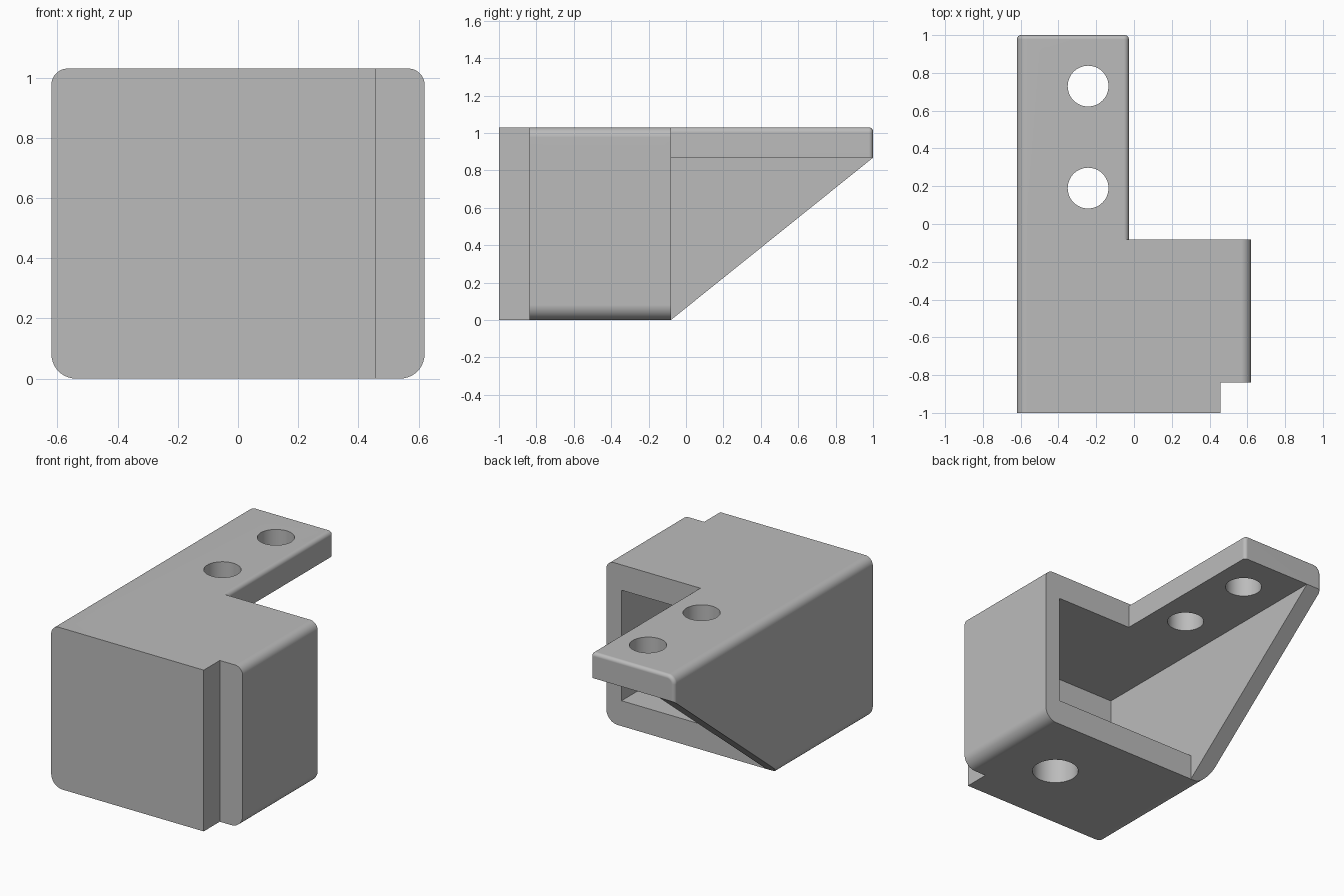
import bpy, bmesh
from math import sin, cos, pi, radians
from mathutils import Vector

cube = bpy.data.objects.get("Cube")
if cube:
    bpy.data.objects.remove(cube, do_unlink=True)

W, H = 0.62, 1.03            # half width, height
BACK = -0.081                # rear face of the box
WALL, SLAB = 0.108, 0.162    # side wall and slab thickness
ARM_X = -0.027               # inner side of the arm

grey = bpy.data.materials.new("plain grey")
grey.use_nodes = True
grey.diffuse_color = (0.5, 0.5, 0.5, 1)
grey.node_tree.nodes["Principled BSDF"].inputs["Base Color"].default_value = (0.5, 0.5, 0.5, 1)


def arc(cx, cy, r, start, end, n=10):
    """Points on an arc, angles in degrees."""
    angles = [radians(start + (end - start) * i / n) for i in range(n + 1)]
    return [(cx + r * cos(a), cy + r * sin(a)) for a in angles]


def prism(name, points, direction):
    """Extrude a closed loop of 3D points along a direction."""
    bm = bmesh.new()
    face = bm.faces.new([bm.verts.new(p) for p in points])
    new = bmesh.ops.extrude_face_region(bm, geom=[face])["geom"]
    verts = [v for v in new if isinstance(v, bmesh.types.BMVert)]
    bmesh.ops.translate(bm, verts=verts, vec=Vector(direction))
    bmesh.ops.recalc_face_normals(bm, faces=bm.faces)
    mesh = bpy.data.meshes.new(name)
    bm.to_mesh(mesh)
    bm.free()
    ob = bpy.data.objects.new(name, mesh)
    bpy.context.collection.objects.link(ob)
    return ob


def along_y(name, profile, y0, y1):
    return prism(name, [(x, y0, z) for x, z in profile], (0, y1 - y0, 0))


def block(name, x0, x1, y0, y1, z0, z1):
    return along_y(name, [(x0, z0), (x1, z0), (x1, z1), (x0, z1)], y0, y1)


def drill(name, x, y, r, z0, z1):
    loop = arc(x, y, r, 0, 360, 48)[:-1]
    return prism(name, [(px, py, z0) for px, py in loop], (0, 0, z1 - z0))


def cut(ob, cutter):
    """Subtract the cutter from the object, then remove the cutter."""
    cutter.hide_render = True
    mod = ob.modifiers.new("cut", "BOOLEAN")
    mod.operation, mod.solver, mod.object = "DIFFERENCE", "EXACT", cutter
    bpy.context.view_layer.update()
    graph = bpy.context.evaluated_depsgraph_get()
    mesh = bpy.data.meshes.new_from_object(ob.evaluated_get(graph))
    ob.modifiers.clear()
    ob.data = mesh
    bpy.data.objects.remove(cutter, do_unlink=True)


# Rounded bar running the full length
r_low, r_top = 0.081, 0.054
outline = (arc(-W + r_low, r_low, r_low, 180, 270) + arc(W - r_low, r_low, r_low, 270, 360)
           + arc(W - r_top, H - r_top, r_top, 0, 90) + arc(-W + r_top, H - r_top, r_top, 90, 180))
bracket = along_y("bracket", outline, -1, 1)

# Space beside the arm, leaving a rounded top edge on the arm
r_arm = 0.027
beside = (arc(ARM_X - r_arm, H - r_arm, r_arm, 0, 90, 6)
          + [(ARM_X - r_arm, 1.2), (1, 1.2), (1, -0.2), (ARM_X, -0.2)])
cut(bracket, along_y("side_cutter", beside, BACK, 1.2))

# Soft edge round the arm's end
bm = bmesh.new()
bm.from_mesh(bracket.data)
rim = [e for e in bm.edges if all(v.co.y > 0.999 for v in e.verts)]
bmesh.ops.bevel(bm, geom=rim, offset=0.022, segments=4, profile=0.5, affect="EDGES", clamp_overlap=False)
bm.to_mesh(bracket.data)
bm.free()

# Cavity, open space under the arm, and front corner notch
inner = W - WALL
cut(bracket, block("cavity_cutter", -inner, inner, -0.825, BACK + 0.05, SLAB, H - SLAB))
cut(bracket, block("under_cutter", -inner, 1, BACK, 1.2, -0.2, H - SLAB))
cut(bracket, block("notch_cutter", 0.458, 1, -1.2, -0.838, -0.2, 1.2))

# Sloping lower edge of the side web
slope = (H - SLAB) / (1 - BACK)
wedge = [(BACK - 0.2, -0.2 * slope), (1.2, H - SLAB + 0.2 * slope), (1.2, -0.3), (BACK - 0.2, -0.3)]
cut(bracket, prism("slope_cutter", [(-1, y, z) for y, z in wedge], (2, 0, 0)))

# Screw holes in the arm and the floor
for y in (0.19, 0.73):
    cut(bracket, drill("arm_drill", -0.243, y, 0.108, 0.7, 1.2))
cut(bracket, drill("floor_drill", 0.17, -0.53, 0.137, -0.2, 0.4))

# Colour and shading
bracket.data.materials.clear()
bracket.data.materials.append(grey)
for p in bracket.data.polygons:
    p.material_index = 0
bpy.ops.object.select_all(action="DESELECT")
bracket.select_set(True)
bpy.context.view_layer.objects.active = bracket
bpy.ops.object.shade_smooth_by_angle(angle=radians(30))
bracket.modifiers.new("even_shading", "WEIGHTED_NORMAL").keep_sharp = True
